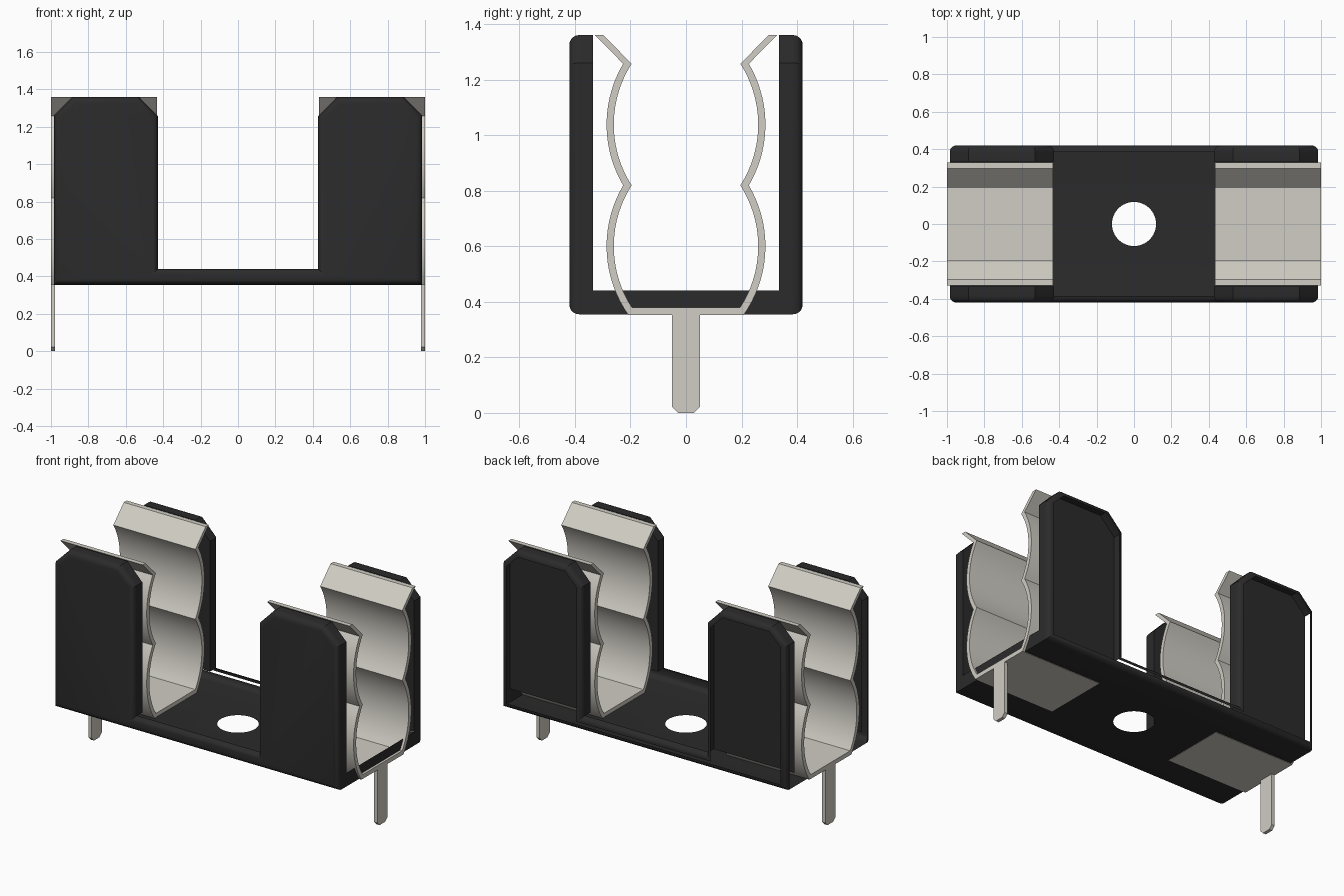
import bpy, bmesh, math

if "Cube" in bpy.data.objects:
    bpy.data.objects.remove(bpy.data.objects["Cube"])


def material(name, rgb):
    m = bpy.data.materials.new(name)
    m.use_nodes = True
    m.diffuse_color = (*rgb, 1)
    m.node_tree.nodes["Principled BSDF"].inputs["Base Color"].default_value = (*rgb, 1)
    return m


BLACK = material("black plastic", (0.024, 0.024, 0.025))
METAL = material("tinned metal", (0.63, 0.61, 0.55))


def prism(name, pts, lo, hi, axis, mat=None, rim=0):
    """Extrude a closed outline along x (outline in y, z) or y (outline in x, z)."""
    bm = bmesh.new()
    rings = []
    for t in (lo, hi):
        rings.append([bm.verts.new((t, u, v) if axis == "x" else (u, t, v)) for u, v in pts])
    n = len(pts)
    caps = [bm.faces.new(r) for r in rings]
    for i in range(n):
        j = (i + 1) % n
        bm.faces.new((rings[0][i], rings[0][j], rings[1][j], rings[1][i]))
    bmesh.ops.recalc_face_normals(bm, faces=bm.faces)
    if rim:
        edges = [e for f in caps for e in f.edges]
        bmesh.ops.bevel(bm, geom=edges, offset=rim, segments=5, profile=0.5, affect="EDGES")
    me = bpy.data.meshes.new(name)
    bm.to_mesh(me)
    bm.free()
    ob = bpy.data.objects.new(name, me)
    bpy.context.collection.objects.link(ob)
    if mat:
        me.materials.append(mat)
    return ob


def activate(ob):
    bpy.ops.object.select_all(action="DESELECT")
    ob.select_set(True)
    bpy.context.view_layer.objects.active = ob


def cut(ob, cutter):
    cutter.hide_render = True
    mod = ob.modifiers.new("cut", "BOOLEAN")
    mod.operation, mod.solver, mod.object = "DIFFERENCE", "EXACT", cutter
    activate(ob)
    bpy.ops.object.modifier_apply(modifier=mod.name)
    bpy.data.objects.remove(cutter)


def smooth(ob):
    activate(ob)
    bpy.ops.object.shade_smooth_by_angle(angle=math.radians(30))


# Body: U-shaped outline with chamfered towers and a rounded rim
half = [(0.985, 0.355), (0.985, 1.26), (0.885, 1.36), (0.53, 1.36), (0.428, 1.255), (0.428, 0.44)]
outline = half + [(-x, z) for x, z in reversed(half)]
body = prism("holder_body", outline, -0.42, 0.42, "y", BLACK, rim=0.035)

# Channel between the walls and mounting hole
channel = [(-0.335, 0.44), (0.335, 0.44), (0.335, 1.6), (-0.335, 1.6)]
cut(body, prism("channel_cutter", channel, -1.2, 1.2, "x"))
bpy.ops.mesh.primitive_cylinder_add(vertices=48, radius=0.118, depth=0.6, location=(0, 0, 0.4))
cut(body, bpy.context.object)


# The body is an open shell: no upper floor, hole lining, back panel or right end
def is_open(f):
    c, n = f.calc_center_median(), f.normal
    floor = abs(n.z) > 0.995 and abs(c.z - 0.44) < 0.003
    lining = math.hypot(c.x, c.y) < 0.125 and abs(n.z) < 0.1
    back = n.y > 0.995 and c.y > 0.415
    end = n.x < -0.995 and c.x < -0.98
    return floor or lining or back or end


bm = bmesh.new()
bm.from_mesh(body.data)
bm.normal_update()
bmesh.ops.delete(bm, geom=[f for f in bm.faces if is_open(f)], context="FACES")
bm.to_mesh(body.data)
bm.free()
smooth(body)


# Spring clip section: two stacked arcs per side and a flared lip
def side(radius, z_low, lip):
    cy, pts = -0.145, []
    for centre, low in ((0.6, z_low), (1.038, 0.819)):
        a0 = math.asin((low - centre) / radius)
        a1 = math.asin(0.219 / radius)
        for i in range(0 if low == z_low else 1, 18):
            a = a0 + (a1 - a0) * i / 17
            pts.append((cy + radius * math.cos(a), centre + radius * math.sin(a)))
    return pts + [(lip, 1.36)]


inner = side(0.405, 0.38, 0.298)
outer = side(0.431, 0.353, 0.328)
section = (outer + inner[::-1] + [(-y, z) for y, z in inner] + [(-y, z) for y, z in outer[::-1]])
pin = [(-0.05, 0.36), (-0.05, 0.022), (-0.028, 0), (0.028, 0), (0.05, 0.022), (0.05, 0.36)]

for s, label in ((1, "left"), (-1, "right")):
    clip = prism(label + "_spring_clip", section, *sorted((s * 0.432, s * 1.0)), "x", METAL)
    smooth(clip)
    prism(label + "_solder_pin", pin, *sorted((s * 0.978, s * 1.0)), "x", METAL)
